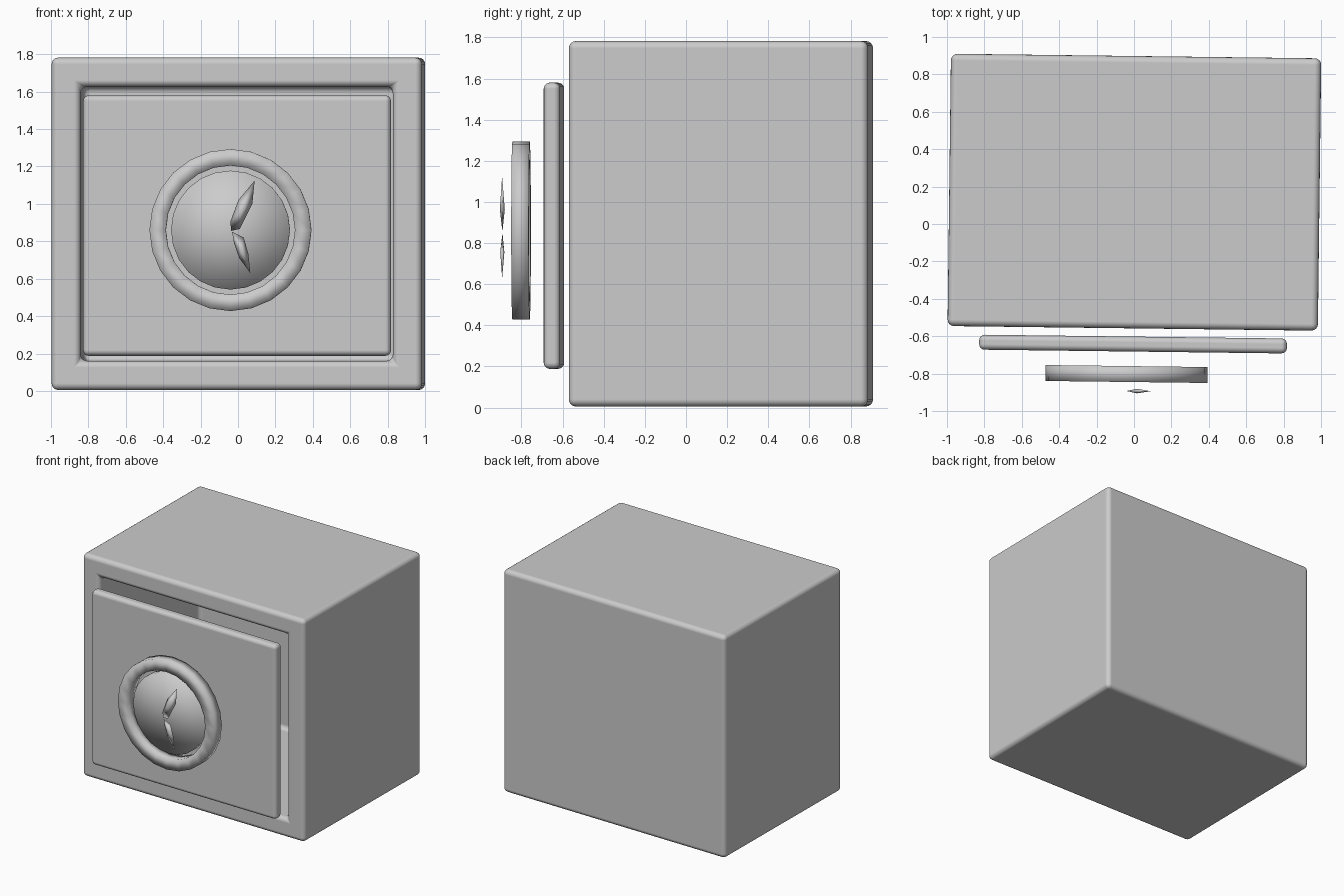
import bpy, bmesh, math
from mathutils import Vector

if "Cube" in bpy.data.objects:
    bpy.data.objects.remove(bpy.data.objects["Cube"])

TURN = -0.0125  # the whole model is turned very slightly about z

grey = bpy.data.materials.new("plain grey")
grey.diffuse_color = (0.6, 0.6, 0.6, 1)
grey.use_nodes = True
grey.node_tree.nodes["Principled BSDF"].inputs["Base Color"].default_value = grey.diffuse_color


def finish(bm, name, bevel=0):
    bmesh.ops.recalc_face_normals(bm, faces=bm.faces[:])
    for f in bm.faces:
        f.smooth = True
    me = bpy.data.meshes.new(name)
    bm.to_mesh(me)
    bm.free()
    me.materials.append(grey)
    ob = bpy.data.objects.new(name, me)
    bpy.context.collection.objects.link(ob)
    ob.rotation_euler.z = TURN
    if bevel:
        m = ob.modifiers.new("Rounded edges", 'BEVEL')
        m.width = bevel
        m.segments = 4
        m.limit_method = 'ANGLE'
        m.harden_normals = True
    return ob


def box(x0, x1, y0, y1, z0, z1):
    bm = bmesh.new()
    bmesh.ops.create_cube(bm, size=1)
    for v in bm.verts:
        v.co = Vector(((x0 + x1) / 2 + v.co.x * (x1 - x0),
                       (y0 + y1) / 2 + v.co.y * (y1 - y0),
                       (z0 + z1) / 2 + v.co.z * (z1 - z0)))
    return bm


def lathe(name, profile, cx, cz, closed, n=24):
    # profile of (radius, y) points spun about the front-back axis
    bm = bmesh.new()
    vs = [bm.verts.new((cx + r, y, cz)) for r, y in profile]
    for a, b in zip(vs, vs[1:]):
        bm.edges.new((a, b))
    if closed:
        bm.edges.new((vs[-1], vs[0]))
    bmesh.ops.spin(bm, geom=bm.verts[:] + bm.edges[:], cent=(cx, 0, cz),
                   axis=(0, 1, 0), angle=math.tau, steps=n, use_merge=False)
    bmesh.ops.remove_doubles(bm, verts=bm.verts[:], dist=1e-4)
    return finish(bm, name)


def hand(name, outline, y, half):
    # thin leaf: outline in the middle plane, swelling to front and back
    bm = bmesh.new()
    ring = [bm.verts.new((x + 0.01, y, z)) for x, z in outline]
    cx = sum(v.co.x for v in ring) / len(ring)
    cz = sum(v.co.z for v in ring) / len(ring)
    for s in (-half, half):
        c = bm.verts.new((cx, y + s, cz))
        for i, v in enumerate(ring):
            bm.faces.new((v, ring[(i + 1) % len(ring)], c))
    return finish(bm, name)


# hollow body, open at the front behind the door
bm = box(-0.99, 0.99, -0.558, 0.898, 0.005, 1.782)
front = min(bm.faces, key=lambda f: f.calc_center_median().y)
bmesh.ops.inset_region(bm, faces=[front], thickness=0.22)
bmesh.ops.translate(bm, verts=front.verts[:], vec=(0, 0, 0))
ext = bmesh.ops.extrude_discrete_faces(bm, faces=[front])["faces"][0]
bmesh.ops.translate(bm, verts=ext.verts[:], vec=(0, 1.24, 0))
finish(bm, "body", 0.035)

# door slab
finish(box(-0.82, 0.826, -0.682, -0.602, 0.188, 1.58), "door", 0.03)

# dial: square-section ring with a disc inside
lathe("dial_ring", [(0.345, -0.76), (0.345, -0.845), (0.433, -0.845), (0.433, -0.76)],
      -0.03, 0.86, True)
lathe("dial_disc", [(0, -0.825), (0.318, -0.815), (0.318, -0.765), (0, -0.765)],
      -0.03, 0.86, False)

# two pointers in front of the dial
hand("upper_pointer", [(-0.035, 0.856), (-0.04, 0.904), (0.003, 1.02), (0.09, 1.125),
                       (0.078, 1.0), (0.01, 0.866)], -0.893, 0.012)
hand("lower_pointer", [(-0.03, 0.85), (0.032, 0.82), (0.057, 0.73), (0.067, 0.63),
                       (0.008, 0.71), (-0.02, 0.79)], -0.893, 0.010)
